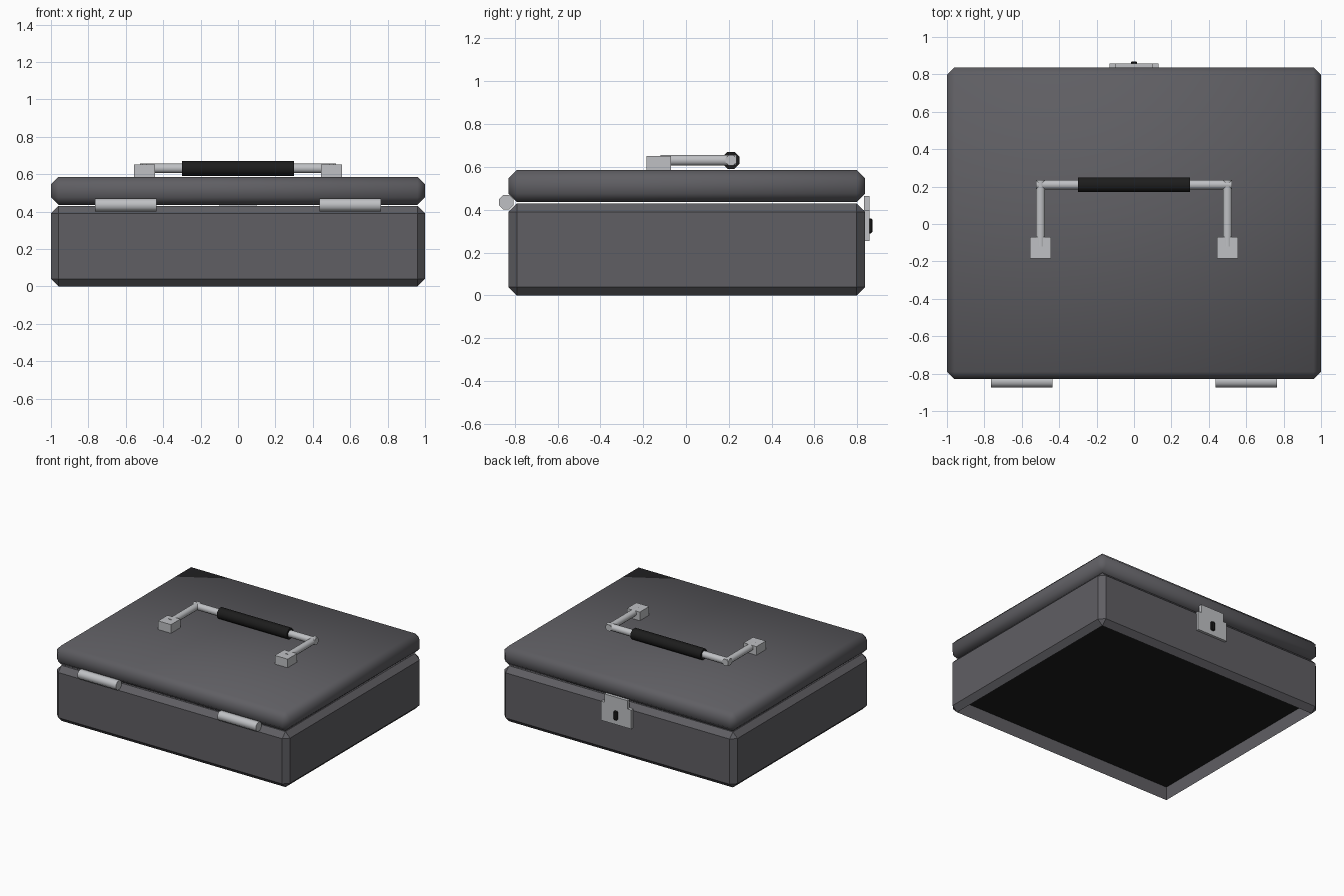
import bpy, bmesh
from math import pi
from mathutils import Matrix, Vector

cube = bpy.data.objects.get("Cube")
if cube:
    bpy.data.objects.remove(cube, do_unlink=True)


def material(name, r, g, b):
    m = bpy.data.materials.new(name)
    m.use_nodes = True
    m.diffuse_color = (r, g, b, 1)
    node = next(n for n in m.node_tree.nodes if n.type == 'BSDF_PRINCIPLED')
    node.inputs["Base Color"].default_value = (r, g, b, 1)
    return m


GREY = material("dark grey", 0.115, 0.113, 0.125)
METAL = material("light metal", 0.52, 0.53, 0.55)
BLACK = material("black", 0.012, 0.012, 0.012)


def finish(bm, name, *mats, smooth=False):
    bmesh.ops.recalc_face_normals(bm, faces=bm.faces)
    for f in bm.faces:
        f.smooth = smooth
    mesh = bpy.data.meshes.new(name)
    bm.to_mesh(mesh)
    bm.free()
    for m in mats:
        mesh.materials.append(m)
    ob = bpy.data.objects.new(name, mesh)
    bpy.context.collection.objects.link(ob)
    return ob


def box_mesh(lo, hi, bevel=0):
    """Box between two corners, with optional chamfered edges."""
    lo, hi = Vector(lo), Vector(hi)
    bm = bmesh.new()
    bmesh.ops.create_cube(bm, size=1, matrix=Matrix.Translation((lo + hi) / 2)
                          @ Matrix.Diagonal((*(hi - lo), 1)))
    if bevel:
        bmesh.ops.bevel(bm, geom=bm.edges[:], offset=bevel, segments=1,
                        profile=0.5, affect='EDGES')
    return bm


def rod(name, a, b, radius, mat, sides=8):
    """Cylinder between two points, round sides and flat ends."""
    a, b = Vector(a), Vector(b)
    turn = (b - a).to_track_quat('Z', 'Y').to_matrix().to_4x4()
    bm = bmesh.new()
    bmesh.ops.create_cone(bm, cap_ends=True, segments=sides, radius1=radius,
                          radius2=radius, depth=(b - a).length,
                          matrix=Matrix.Translation((a + b) / 2) @ turn
                          @ Matrix.Rotation(pi / sides, 4, 'Z'))
    ob = finish(bm, name, mat, smooth=True)
    for p in ob.data.polygons:
        if len(p.vertices) == sides:
            p.use_smooth = False
    return ob


FRONT, BACK = -0.83, 0.837

# Base: chamfered box with a recessed black underside
bm = box_mesh((-1, FRONT, 0), (1, BACK, 0.43), 0.04)
bottom = min(bm.faces, key=lambda f: f.calc_center_median().z)
floor = bmesh.ops.extrude_discrete_faces(bm, faces=[bottom])["faces"][0]
bmesh.ops.translate(bm, verts=floor.verts[:], vec=(0, 0, 0.105))
floor.material_index = 1
finish(bm, "case_base", GREY, BLACK)

# Lid: softly shaded slab
finish(box_mesh((-1, FRONT, 0.436), (1, BACK, 0.585), 0.04),
       "case_lid", GREY, smooth=True)

# Hinges, handle mounts and handle arms on both sides
for side, s in (("left", 1), ("right", -1)):
    rod(side + "_hinge", (s * 0.435, -0.84, 0.435), (s * 0.765, -0.84, 0.435),
        0.037, METAL)
    x = s * 0.5
    finish(box_mesh((x - 0.055, -0.185, 0.58), (x + 0.055, -0.07, 0.652)),
           side + "_handle_mount", METAL)
    rod(side + "_handle_arm", (x, -0.12, 0.631), (x, 0.235, 0.631), 0.027, METAL)

# Handle bar and grip
rod("handle_bar", (-0.525, 0.21, 0.631), (0.525, 0.21, 0.631), 0.027, METAL)
rod("handle_grip", (-0.3, 0.21, 0.631), (0.3, 0.21, 0.631), 0.043, BLACK)

# Lock: wide plate, narrower hasp and keyhole
finish(box_mesh((-0.13, 0.83, 0.253), (0.13, 0.857, 0.4)), "lock_plate", METAL)
finish(box_mesh((-0.1, 0.832, 0.4), (0.1, 0.857, 0.465)), "lock_hasp", METAL)
finish(box_mesh((-0.016, 0.85, 0.29), (0.016, 0.87, 0.36), 0.006),
       "keyhole", BLACK)
